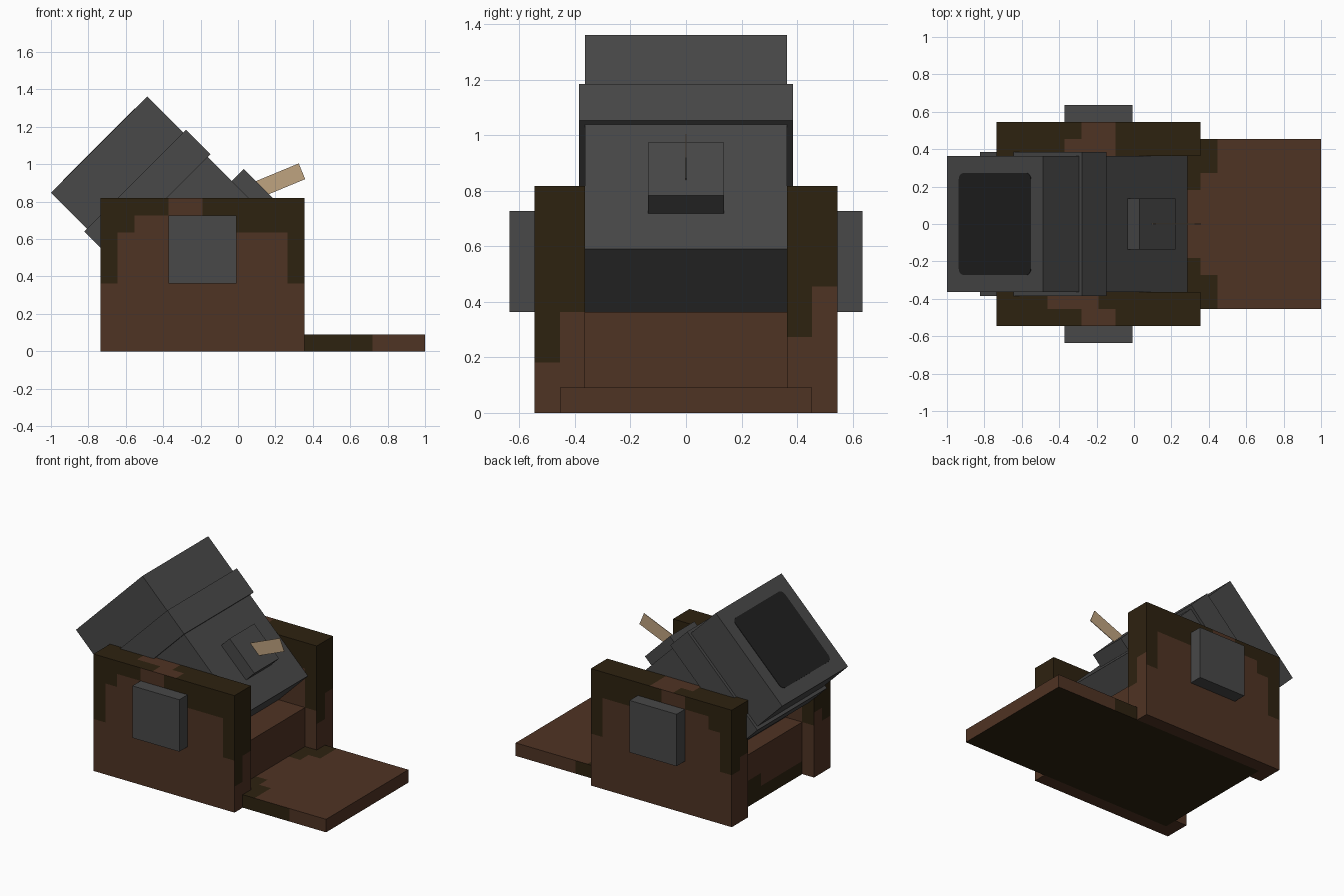
import bpy
import bmesh
from math import radians
from mathutils import Matrix, Vector

cube = bpy.data.objects.get("Cube")
if cube:
    bpy.data.objects.remove(cube, do_unlink=True)

U = 1 / 11  # grid unit shared by all parts


def material(name, rgb):
    m = bpy.data.materials.new(name)
    m.use_nodes = True
    m.diffuse_color = (*rgb, 1)
    m.node_tree.nodes["Principled BSDF"].inputs["Base Color"].default_value = (*rgb, 1)
    return m


BROWN = material("brown wood", (0.078, 0.033, 0.017))
DARK = material("dark wood", (0.027, 0.016, 0.005))
GREY = material("iron grey", (0.065, 0.065, 0.065))
BLACK = material("bore black", (0.0135, 0.0135, 0.0135))
ROPE = material("rope tan", (0.52, 0.366, 0.216))


def box(name, low, high, mats, rule=None, tilt=0.0, pivot=(0, 0, 0), round_z=0.0):
    """Box between two corners; a rule cuts it into unit cells and picks dark ones."""
    low, high = Vector(low), Vector(high)
    bm = bmesh.new()
    bmesh.ops.create_cube(bm, size=1)
    for v in bm.verts:
        v.co = (low + high) / 2 + Vector(a * b for a, b in zip(v.co, high - low))
    if round_z:
        edges = [e for e in bm.edges if abs(e.verts[0].co.z - e.verts[1].co.z) > 1e-4]
        bmesh.ops.bevel(bm, geom=edges, offset=round_z, segments=3, profile=0.5, affect='EDGES')
    if rule:
        for axis in range(3):
            normal = Vector((axis == 0, axis == 1, axis == 2))
            for i in range(1, round((high - low)[axis] / U)):
                bmesh.ops.bisect_plane(bm, geom=bm.verts[:] + bm.edges[:] + bm.faces[:],
                                       plane_co=low + normal * i * U, plane_no=normal)
        bm.normal_update()
        for f in bm.faces:
            f.material_index = int(rule(f.calc_center_median(), f.normal))
    bm.transform(Matrix.Translation(pivot) @ Matrix.Rotation(radians(tilt), 4, 'Y'))
    me = bpy.data.meshes.new(name)
    bm.to_mesh(me)
    bm.free()
    for m in mats:
        me.materials.append(m)
    ob = bpy.data.objects.new(name, me)
    bpy.context.scene.collection.objects.link(ob)
    return ob


# Wooden carriage
WALL_X, WALL_TOP = -0.736, 9 * U
BASE_X = WALL_X + U
STAIN = [5, 2, 1, 1, 0, 0, 1, 1, 2, 2, 2, 5]  # stain depth per wall column


def wall_rule(c, n):
    depth = (WALL_TOP - c.z) / U
    column = min(11, max(0, int((c.x - WALL_X) / U)))
    outer = abs(c.y) > 5 * U
    if n.z > 0.5:
        if c.y > 0:
            bare = (5, 6) if outer else (4, 5, 6)
        else:
            bare = (5, 6) if outer else (3, 4, 5)
        return column not in bare
    if n.z < -0.5:
        return not outer and column > 0
    if n.x > 0.5:
        return depth < ((4 if outer else 6) if c.y > 0 else (7 if outer else 5))
    if n.x < -0.5:
        return depth < (5 if outer else 4)
    return depth < STAIN[column]


def base_rule(c, n):
    if n.z < -0.5 or n.x < -0.5:
        return True
    if n.x > 0.5:
        return False
    if n.y < -0.5:
        return c.x < 0.72
    if n.y > 0.5:
        return c.x < 0.54
    return (c.x < 0.45 and abs(c.y) > 3 * U) or (c.x < 0.36 and abs(c.y) > 2 * U)


def bed_rule(c, n):
    return n.x < -0.5 and c.z < 2 * U and c.y > U


WOOD = [BROWN, DARK]
box("base_board", (BASE_X, -5 * U, 0), (1, 5 * U, U), WOOD, base_rule)
box("bed_block", (BASE_X, -4 * U, U), (BASE_X + 10 * U, 4 * U, 4 * U), WOOD, bed_rule)
for side, label in ((-1, "front"), (1, "back")):
    ys = sorted((side * 4 * U, side * 6 * U))
    box(label + "_wall", (WALL_X, ys[0], 0), (WALL_X + 12 * U, ys[1], WALL_TOP), WOOD, wall_rule)
    ys = sorted((side * 6 * U, side * 7 * U))
    box(label + "_trunnion", (WALL_X + 4 * U, ys[0], 4 * U), (WALL_X + 8 * U, ys[1], 8 * U), [GREY])

# Tilted barrel: local z runs along the bore, local x across it
TILT = -45
MID, BREECH = 0.256, 0.215
MUZZLE = BREECH + 12 * U
HALF, BAND = 4 * U, 4 * U + 0.021
box("barrel", (MID - HALF, -HALF, BREECH), (MID + HALF, HALF, MUZZLE), [GREY], tilt=TILT)
box("barrel_band", (MID - BAND, -BAND, 0.849), (MID + BAND, BAND, 1.034), [GREY], tilt=TILT)
box("bore", (MID - 3 * U, -3 * U, MUZZLE), (MID + 3 * U, 3 * U, MUZZLE + 0.003), [BLACK],
    tilt=TILT, round_z=0.035)
box("fuse_box", (MID + HALF - 0.01, -1.5 * U, 0.396), (MID + 5 * U, 1.5 * U, 0.668), [GREY], tilt=TILT)

# Flat fuse strip
box("fuse", (0, -0.002, -U / 2), (3 * U, 0.002, U / 2), [ROPE], tilt=-22.5, pivot=(0.09, 0, 0.858))
